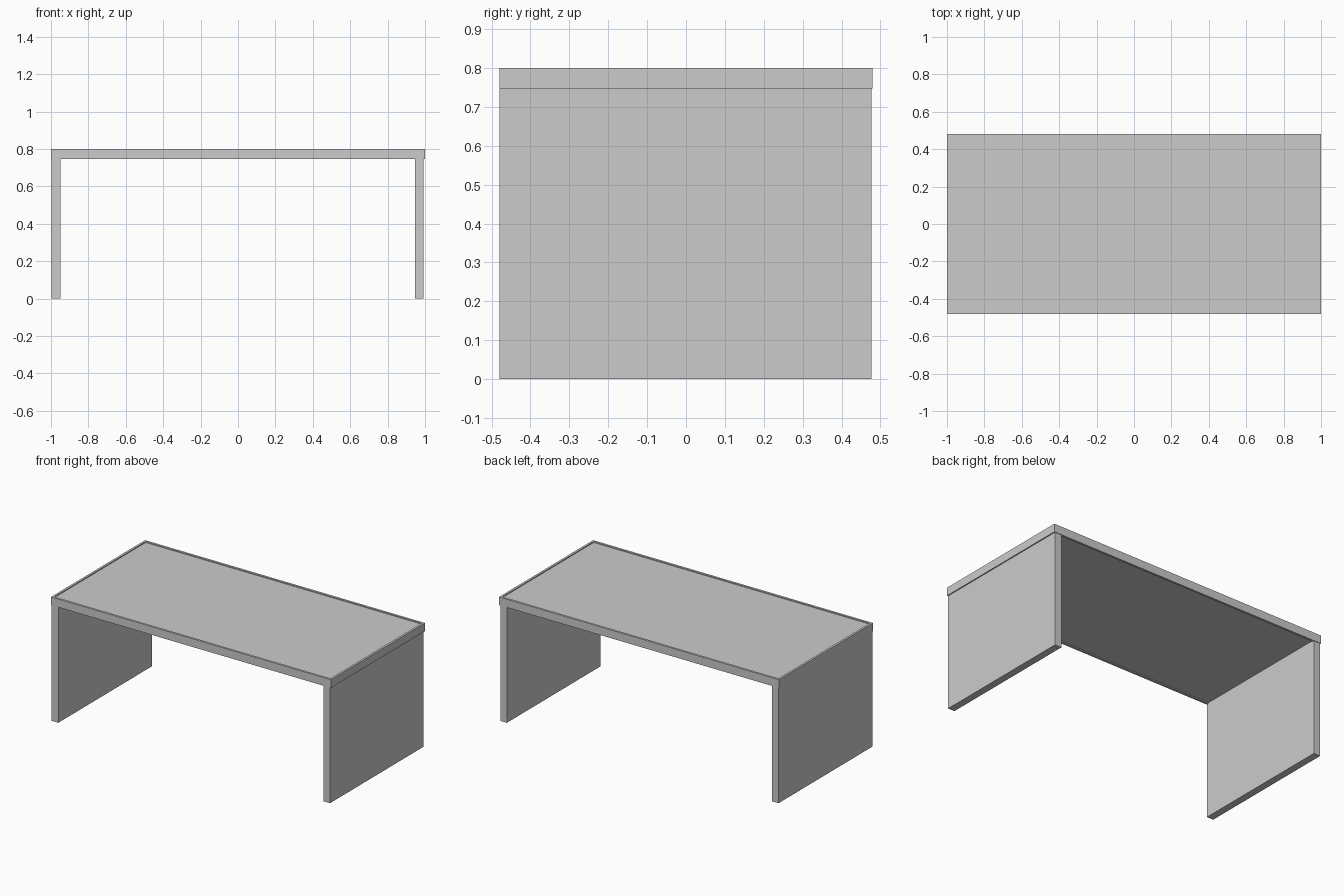
import bpy
import bmesh

if "Cube" in bpy.data.objects:
    bpy.data.objects.remove(bpy.data.objects["Cube"])


def box(name, lo, hi, recess=None):
    """Axis-aligned box; recess=(rim, depth) sinks a panel into top and bottom."""
    bm = bmesh.new()
    bmesh.ops.create_cube(bm, size=1)
    for v in bm.verts:
        v.co = [(a + b) / 2 + c * (b - a) for a, b, c in zip(lo, hi, v.co)]
    bm.normal_update()
    if recess:
        rim, depth = recess
        for face in [f for f in bm.faces if abs(f.normal.z) > 0.9]:
            bmesh.ops.inset_region(bm, faces=[face], thickness=rim)
            bmesh.ops.inset_region(bm, faces=[face], thickness=0.0001, depth=-depth)
    mesh = bpy.data.meshes.new(name)
    bm.to_mesh(mesh)
    bm.free()
    obj = bpy.data.objects.new(name, mesh)
    bpy.context.collection.objects.link(obj)
    return obj


# Table top with a thin raised rim
box("table_top", (-1, -0.48, 0.747), (1, 0.48, 0.8), recess=(0.02, 0.006))

# Full-depth panel legs
box("left_leg_panel", (-0.996, -0.479, 0), (-0.949, 0.477, 0.755))
box("right_leg_panel", (0.946, -0.479, 0), (0.993, 0.477, 0.755))
